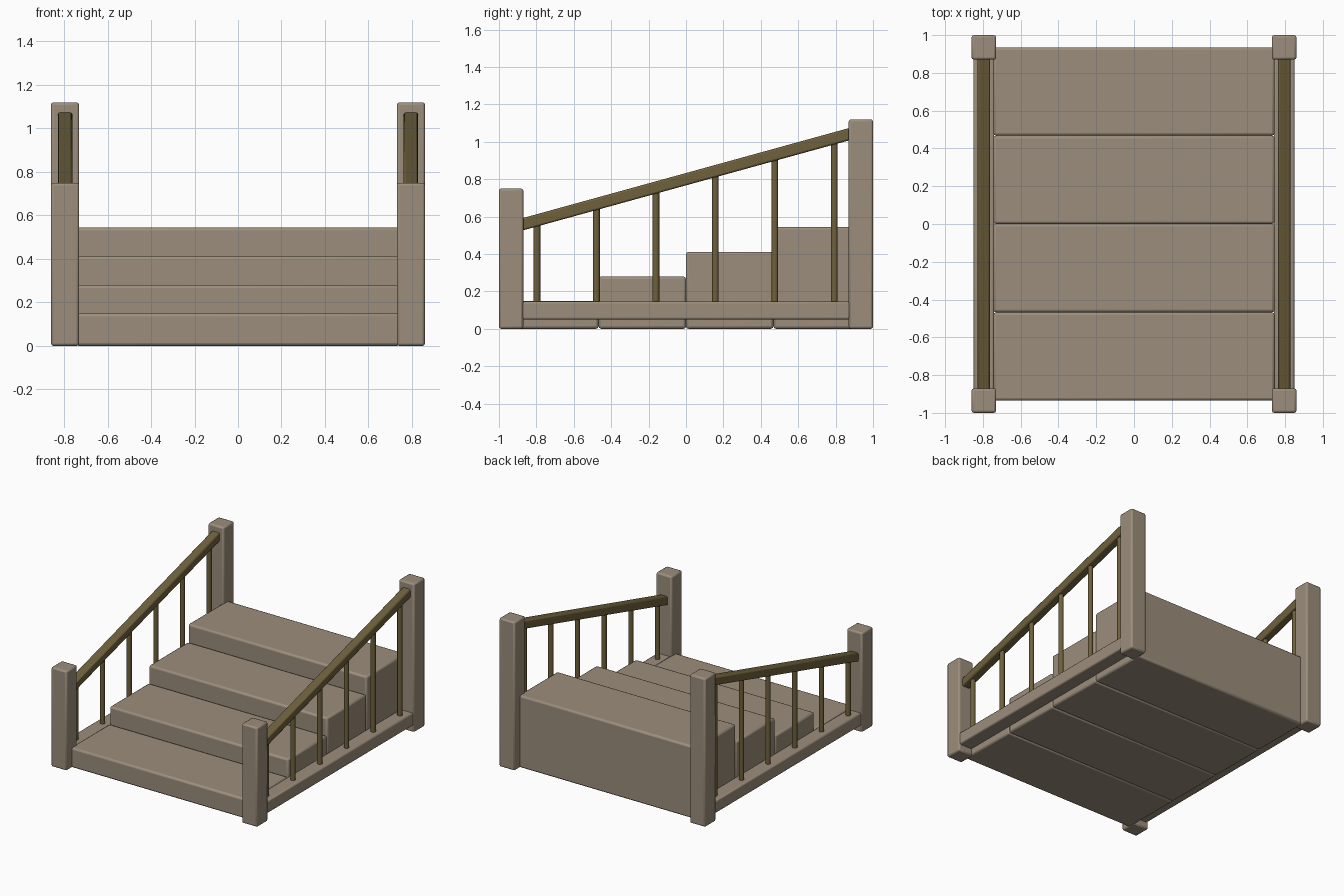
import bpy, bmesh, math
from mathutils import Matrix

if "Cube" in bpy.data.objects:
    bpy.data.objects.remove(bpy.data.objects["Cube"])


def material(name, rgb):
    m = bpy.data.materials.new(name)
    m.diffuse_color = (*rgb, 1)
    m.use_nodes = True
    m.node_tree.nodes["Principled BSDF"].inputs["Base Color"].default_value = m.diffuse_color
    return m


STONE = material("warm stone", (0.33, 0.27, 0.20))
BRONZE = material("dark bronze", (0.16, 0.12, 0.047))


def finish(name, bm, mat, bevel=0):
    me = bpy.data.meshes.new(name)
    bm.to_mesh(me)
    bm.free()
    me.materials.append(mat)
    for p in me.polygons:
        p.use_smooth = True
    ob = bpy.data.objects.new(name, me)
    bpy.context.collection.objects.link(ob)
    bpy.context.view_layer.objects.active = ob
    ob.select_set(True)
    if bevel:
        b = ob.modifiers.new("rounded edges", 'BEVEL')
        b.width = bevel
        b.segments = 2
    bpy.ops.object.shade_smooth_by_angle(angle=math.radians(50))
    ob.select_set(False)
    return ob


def box(name, lo, hi, mat, bevel=0.012, shear=0.0):
    """Box between two corners; shear raises z in proportion to y."""
    bm = bmesh.new()
    bmesh.ops.create_cube(bm, size=1)
    for v in bm.verts:
        v.co = [(a + b) / 2 + c * (b - a) for a, b, c in zip(lo, hi, v.co)]
        v.co.z += shear * v.co.y
    return finish(name, bm, mat, bevel)


# solid steps, all reaching the ground
depth = 0.4675
for i, top in enumerate((0.15, 0.28, 0.412, 0.545)):
    y = -0.935 + i * depth
    box(f"step_{i + 1}", (-0.745, y, 0), (0.745, y + depth, top), STONE, 0.014)

SLOPE = 0.48 / 1.74
RAIL_MID = 0.80
for side, s in (("left", -1), ("right", 1)):
    cx = s * 0.795
    # end posts
    box(f"front_post_{side}", (cx - 0.065, -1, 0), (cx + 0.065, -0.87, 0.75), STONE)
    box(f"back_post_{side}", (cx - 0.065, 0.87, 0), (cx + 0.065, 1, 1.12), STONE)
    # base beam under the balusters
    box(f"base_beam_{side}", (cx - 0.055, -0.88, 0.05), (cx + 0.055, 0.88, 0.145), STONE, 0.01)
    # sloping handrail
    box(f"handrail_{side}", (cx - 0.033, -0.88, RAIL_MID - 0.033),
        (cx + 0.033, 0.88, RAIL_MID + 0.033), BRONZE, 0.01, SLOPE)
    # balusters
    for i in range(6):
        y = -0.797 + i * 0.318
        z0, z1 = 0.135, RAIL_MID + SLOPE * y
        bm = bmesh.new()
        bmesh.ops.create_cone(bm, cap_ends=True, segments=12, radius1=0.018,
                              radius2=0.018, depth=z1 - z0,
                              matrix=Matrix.Translation((cx, y, (z0 + z1) / 2)))
        finish(f"baluster_{side}_{i + 1}", bm, BRONZE)
